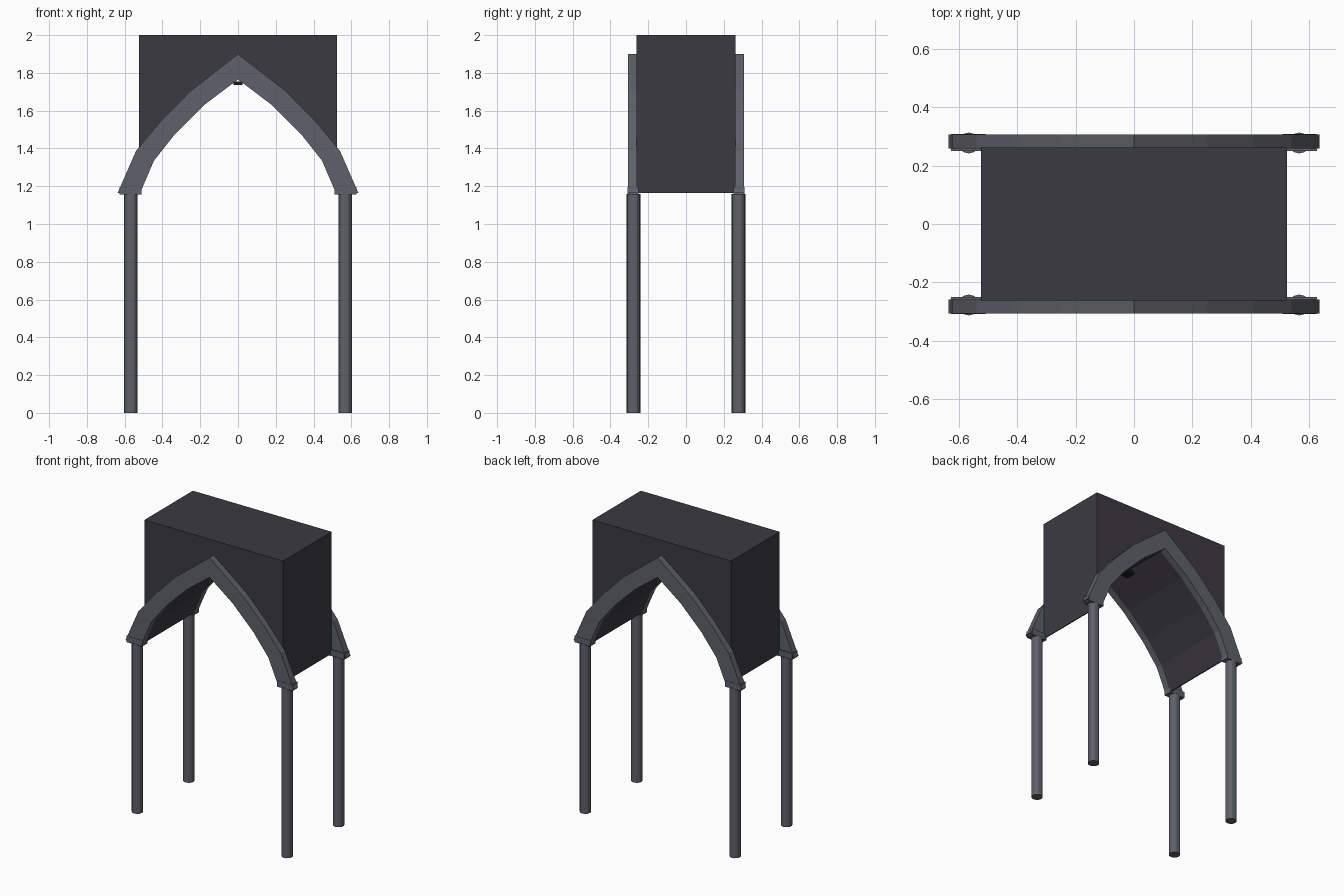
import bpy, bmesh

if "Cube" in bpy.data.objects:
    bpy.data.objects.remove(bpy.data.objects["Cube"])


def material(name, rgb):
    m = bpy.data.materials.new(name)
    m.diffuse_color = (*rgb, 1)
    m.use_nodes = True
    m.node_tree.nodes["Principled BSDF"].inputs["Base Color"].default_value = m.diffuse_color
    return m


DARK = material("dark_stone", (0.045, 0.042, 0.055))
GREY = material("grey_stone", (0.11, 0.12, 0.14))
BLACK = material("black", (0.01, 0.01, 0.01))

# Right half of the pointed arch, springing line to apex
INNER = [(0.518, 1.165), (0.445, 1.335), (0.333, 1.477), (0.174, 1.634), (0, 1.765)]
OUTER = [(0.637, 1.165), (0.54, 1.387), (0.41, 1.544), (0.253, 1.703), (0, 1.90)]


def full(half):
    """Mirror a half profile into a complete one running right to left."""
    return half + [(-x, z) for x, z in reversed(half[:-1])]


def extrude_band(name, inner, outer, y0, y1, mat):
    """Solid band between two matching profiles, extruded along y."""
    bm = bmesh.new()
    rows = [[bm.verts.new((x, y, z)) for x, z in prof]
            for prof, y in ((inner, y0), (outer, y0), (outer, y1), (inner, y1))]
    n = len(inner)
    for r in range(4):
        a, b = rows[r], rows[(r + 1) % 4]
        for i in range(n - 1):
            bm.faces.new((a[i], a[i + 1], b[i + 1], b[i]))
    for i in (0, n - 1):
        bm.faces.new([row[i] for row in rows])
    bmesh.ops.recalc_face_normals(bm, faces=bm.faces)
    me = bpy.data.meshes.new(name)
    bm.to_mesh(me)
    bm.free()
    ob = bpy.data.objects.new(name, me)
    bpy.context.collection.objects.link(ob)
    me.materials.append(mat)
    return ob


def box(name, center, size, mat):
    bpy.ops.mesh.primitive_cube_add(size=1, location=center)
    ob = bpy.context.object
    ob.name = name
    ob.scale = size
    ob.data.materials.append(mat)
    return ob


# Upper block with the vault cut through its underside
block_outline = [(0.525, 1.165), (0.525, 1.5), (0.525, 2.0), (0.26, 2.0), (0, 2.0)]
extrude_band("vault_block", full(INNER), full(block_outline), -0.262, 0.262, DARK)

# Small dark boss under the ridge of the vault
box("vault_boss", (0, -0.06, 1.745), (0.05, 0.07, 0.018), BLACK)

for sy, end in ((-1, "front"), (1, "back")):
    # Pointed arch rib on each face
    extrude_band(end + "_arch", full(INNER), full(OUTER), sy * 0.26, sy * 0.307, GREY)
    for sx, side in ((-1, "left"), (1, "right")):
        # Slim column and its capital
        bpy.ops.mesh.primitive_cylinder_add(vertices=12, radius=0.036, depth=1.16,
                                            location=(sx * 0.567, sy * 0.278, 0.58))
        col = bpy.context.object
        col.name = f"{end}_{side}_column"
        col.data.materials.append(GREY)
        bpy.ops.object.shade_smooth_by_angle()
        box(f"{end}_{side}_capital", (sx * 0.569, sy * 0.28, 1.176),
            (0.118, 0.058, 0.042), GREY)
